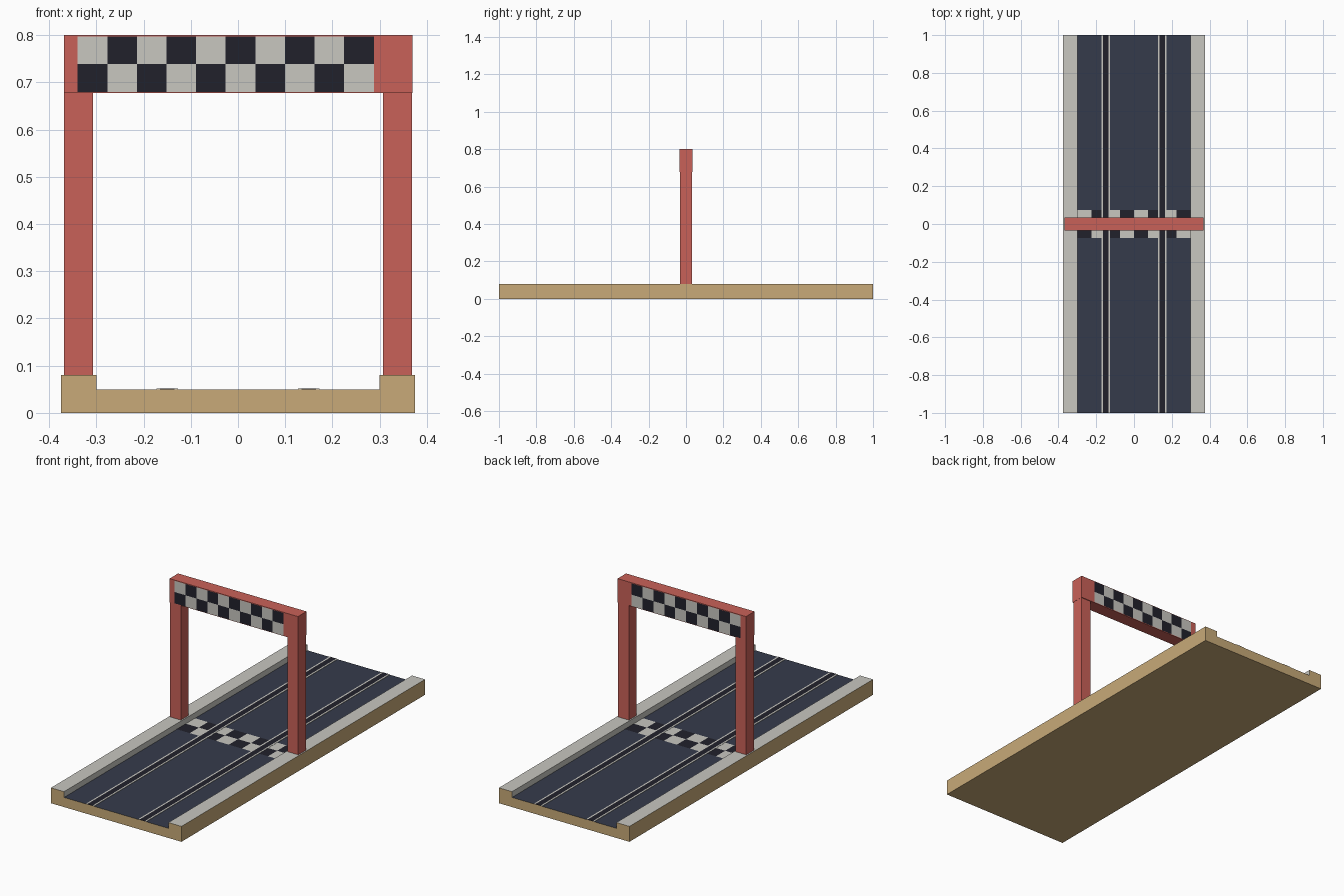
import bpy, bmesh, math
from mathutils import Matrix, Vector

cube = bpy.data.objects.get("Cube")
if cube:
    bpy.data.objects.remove(cube, do_unlink=True)


def material(name, srgb):
    """Flat material from 0-255 display values, stored as linear."""
    lin = [((c / 255 + 0.055) / 1.055) ** 2.4 for c in srgb]
    m = bpy.data.materials.new(name)
    m.use_nodes = True
    m.diffuse_color = (*lin, 1)
    bsdf = m.node_tree.nodes["Principled BSDF"]
    bsdf.inputs["Base Color"].default_value = (*lin, 1)
    bsdf.inputs["Roughness"].default_value = 0.9
    return m


TAN = material("tan_wood", (200, 170, 120))
WHITE = material("off_white", (200, 199, 192))
ROAD = material("slate_road", (53, 59, 75))
BLACK = material("near_black", (33, 33, 43))
RED = material("coral_red", (201, 97, 88))


def finish(name, bm, mats):
    mesh = bpy.data.meshes.new(name)
    bm.normal_update()
    bm.to_mesh(mesh)
    bm.free()
    for m in mats:
        mesh.materials.append(m)
    obj = bpy.data.objects.new(name, mesh)
    bpy.context.collection.objects.link(obj)
    return obj


def box(name, low, high, mat):
    low, high = Vector(low), Vector(high)
    bm = bmesh.new()
    bmesh.ops.create_cube(bm, size=1, matrix=Matrix.Translation((low + high) / 2)
                          @ Matrix.Diagonal((*(high - low), 1)))
    return finish(name, bm, [mat])


def checker(name, centre, tilt, cols, width, height, first):
    """Two-row chequered sheet; first is the colour index at low x, low row."""
    bm = bmesh.new()
    bmesh.ops.create_grid(bm, x_segments=cols, y_segments=2, size=0.5,
                          matrix=Matrix.Translation(centre)
                          @ Matrix.Rotation(math.radians(tilt), 4, 'X')
                          @ Matrix.Diagonal((width, height, 1, 1)))
    axis = 2 if tilt else 1
    for f in bm.faces:
        c = f.calc_center_median()
        col = int((c.x - centre[0] + width / 2) / (width / cols))
        row = int(c[axis] > centre[axis])
        f.material_index = (col + row + first) % 2
    return finish(name, bm, [WHITE, BLACK])


# Track base: channel profile extruded along y
OUT, KERB, FLOOR, TOP = 0.375, 0.3, 0.05, 0.08
half = [(OUT, 0), (OUT, TOP), (KERB, TOP), (KERB, FLOOR)]
profile = half + [(-x, z) for x, z in reversed(half)]
bm = bmesh.new()
end = bm.faces.new([bm.verts.new((x, -1, z)) for x, z in profile])
ext = bmesh.ops.extrude_face_region(bm, geom=[end], use_keep_orig=True)
bmesh.ops.translate(bm, vec=(0, 2, 0),
                    verts=[v for v in ext["geom"] if isinstance(v, bmesh.types.BMVert)])
bmesh.ops.recalc_face_normals(bm, faces=bm.faces)
for f in bm.faces:
    c, n = f.calc_center_median(), f.normal
    if n.z > 0.5:
        f.material_index = 1 if abs(c.x) > KERB else 2
    elif abs(n.x) > 0.5 and abs(c.x) < KERB + 0.01:
        f.material_index = 1
finish("track_base", bm, [TAN, WHITE, ROAD])

# Start line painted across the road
checker("start_line", (0, 0, FLOOR + 0.001), 0, 8, 2 * KERB, 0.15, 1)

# Lane slots with a pale line on each edge
for side, s in (("right", -1), ("left", 1)):
    x = 0.15 * s
    for part, dx, w, mat in (("slot", 0, 0.015, BLACK),
                             ("line_inner", -0.019 * s, 0.004, WHITE),
                             ("line_outer", 0.019 * s, 0.004, WHITE)):
        box(f"{side}_lane_{part}", (x + dx - w, -1, FLOOR),
            (x + dx + w, 1, FLOOR + 0.002), mat)

# Gantry posts and beam
for side, s in (("right", -1), ("left", 1)):
    a, b = sorted((0.307 * s, 0.368 * s))
    box(f"{side}_post", (a, -0.031, TOP), (b, 0.031, 0.68), RED)
box("gantry_beam", (-0.369, -0.035, 0.677), (0.369, 0.035, 0.8), RED)

# Chequered banners on both faces of the beam
for face, s in (("front", -1), ("back", 1)):
    checker(f"{face}_banner", (-0.026, 0.036 * s, 0.7385), -90 * s,
            10, 0.627, 0.117, 1)
